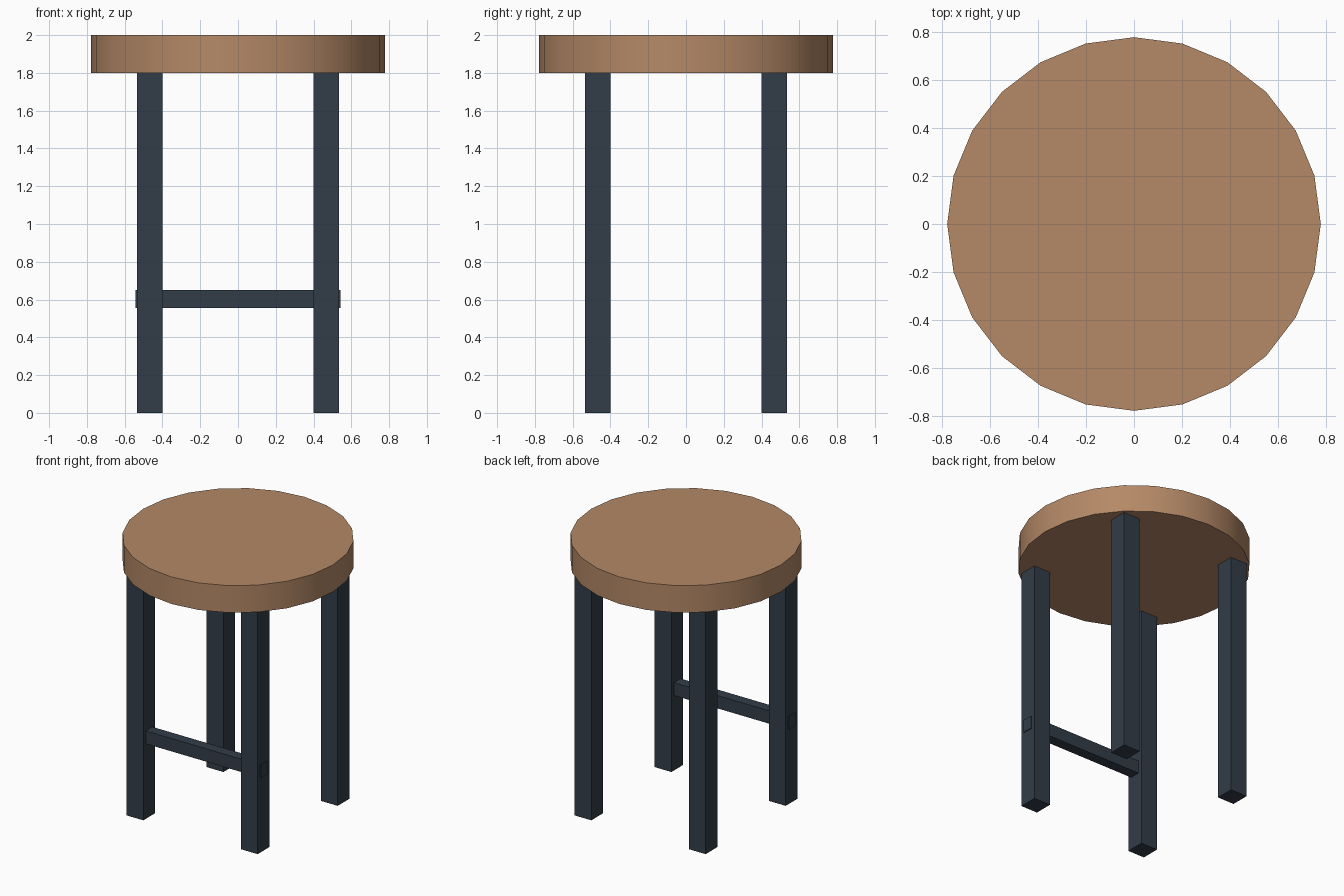
import bpy
import math

if "Cube" in bpy.data.objects:
    bpy.data.objects.remove(bpy.data.objects["Cube"])


def material(name, color):
    m = bpy.data.materials.new(name)
    m.diffuse_color = (*color, 1.0)
    m.use_nodes = True
    m.node_tree.nodes["Principled BSDF"].inputs["Base Color"].default_value = m.diffuse_color
    return m


WOOD = material("warm wood", (0.46, 0.25, 0.135))
METAL = material("dark slate", (0.032, 0.046, 0.065))


def box(name, center, size, mat):
    bpy.ops.mesh.primitive_cube_add(size=1, location=center)
    ob = bpy.context.object
    ob.name = name
    ob.scale = size
    bpy.ops.object.transform_apply(location=False, rotation=False, scale=True)
    ob.data.materials.append(mat)
    return ob


# Round seat with a smooth rim
bpy.ops.mesh.primitive_cylinder_add(vertices=24, radius=0.777, depth=0.2,
                                    location=(0, 0, 1.9))
seat = bpy.context.object
seat.name = "seat"
seat.data.materials.append(WOOD)
bpy.ops.object.shade_smooth_by_angle(angle=math.radians(35))

# Four square legs
for y, depth_name in ((-0.468, "front"), (0.468, "back")):
    for x, side_name in ((-0.468, "left"), (0.468, "right")):
        box(f"{depth_name}_{side_name}_leg", (x, y, 0.9),
            (0.136, 0.136, 1.8), METAL)

# Foot rest between the front legs, ends just proud of them
box("foot_rest", (0, -0.468, 0.603), (1.084, 0.078, 0.095), METAL)
